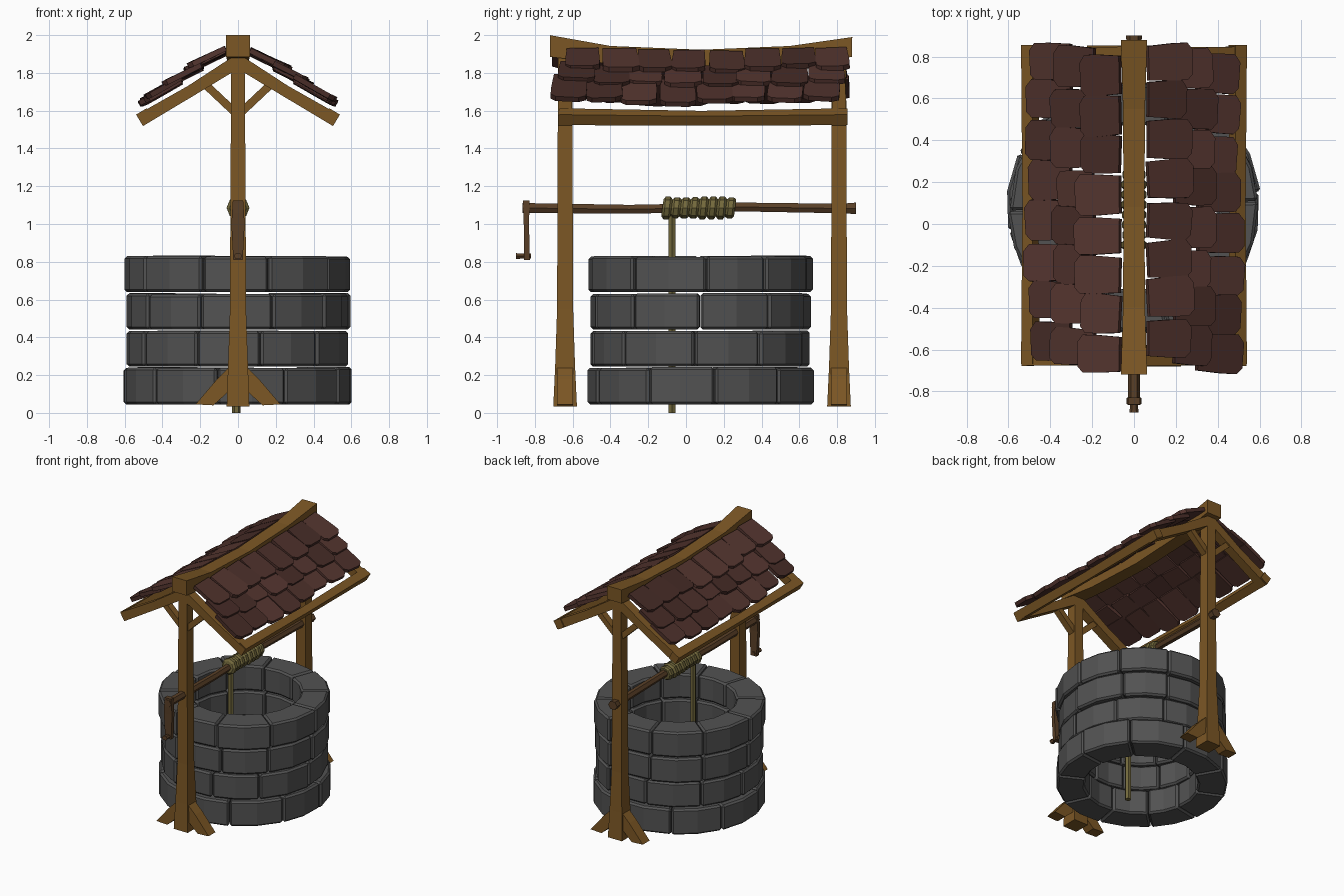
import bpy, bmesh, math, random
from mathutils import Vector, Matrix

if "Cube" in bpy.data.objects:
    bpy.data.objects.remove(bpy.data.objects["Cube"])

random.seed(4)


def material(name, r, g, b):
    m = bpy.data.materials.new(name)
    m.diffuse_color = (r, g, b, 1)
    m.use_nodes = True
    m.node_tree.nodes["Principled BSDF"].inputs["Base Color"].default_value = m.diffuse_color
    return m


WOOD = material("wood", 0.20, 0.095, 0.018)
DARK = material("dark_wood", 0.10, 0.05, 0.02)
ROPE = material("rope", 0.17, 0.14, 0.045)
STONE = material("stone", 0.085, 0.085, 0.085)
TILES = [material("shingle_%d" % i, 0.075 * k, 0.03 * k, 0.024 * k)
         for i, k in enumerate((0.8, 1.0, 1.2))]


def finish(name, bm, mats):
    bmesh.ops.recalc_face_normals(bm, faces=bm.faces)
    me = bpy.data.meshes.new(name)
    bm.to_mesh(me)
    bm.free()
    for m in mats:
        me.materials.append(m)
    ob = bpy.data.objects.new(name, me)
    bpy.context.collection.objects.link(ob)
    return ob


def loft(bm, rings):
    """Skin a list of equal-sized point rings and cap both ends."""
    vs = [[bm.verts.new(p) for p in ring] for ring in rings]
    n = len(vs[0])
    faces = [bm.faces.new(vs[0]), bm.faces.new(vs[-1][::-1])]
    for a, b in zip(vs, vs[1:]):
        for i in range(n):
            j = (i + 1) % n
            faces.append(bm.faces.new((a[i], a[j], b[j], b[i])))
    return faces


def beam(name, pts, sizes, side, mat, sides=4):
    """Bar along pts; sizes = (width along side, depth) at each point."""
    pts = [Vector(p) for p in pts]
    u = Vector(side).normalized()
    v = (pts[-1] - pts[0]).normalized().cross(u)
    rings = []
    for p, (w, d) in zip(pts, sizes):
        if sides == 4:
            prof = ((-1, -1), (1, -1), (1, 1), (-1, 1))
        else:
            prof = [(math.cos(2 * math.pi * k / sides), math.sin(2 * math.pi * k / sides))
                    for k in range(sides)]
        rings.append([p + u * (a * w / 2) + v * (b * d / 2) for a, b in prof])
    bm = bmesh.new()
    loft(bm, rings)
    return finish(name, bm, [mat])


# stone wall: four courses of ten bevelled blocks
CY = 0.08
courses = [(0.045, 0.24, -9, 0.605), (0.245, 0.435, 12, 0.585),
           (0.442, 0.63, -19, 0.59), (0.64, 0.83, -18, 0.60)]
for c, (z0, z1, off, rad) in enumerate(courses):
    bm = bmesh.new()
    seams = [off + 36 * k + random.uniform(-3, 3) for k in range(10)]
    seams.append(seams[0] + 360)
    for a0, a1 in zip(seams, seams[1:]):
        r = rad + random.uniform(-0.008, 0.008)
        top = z1 + random.uniform(-0.004, 0.004)
        rings = []
        for t in (0, 0.5, 1):
            a = math.radians(a0 + 0.25 + (a1 - a0 - 0.5) * t - 90)
            ca, sa = math.cos(a), math.sin(a)
            rings.append([(q * ca, CY + q * sa, z) for q, z in
                          ((0.40, z0), (r, z0), (r, top), (0.40, top))])
        loft(bm, rings)
    ob = finish("stone_course_%d" % (c + 1), bm, [STONE])
    bev = ob.modifiers.new("bevel", 'BEVEL')
    bev.width = 0.013
    bev.segments = 1
    bev.limit_method = 'ANGLE'
    bev.angle_limit = math.radians(40)

# two end frames: post, foot braces, rafters and small roof braces
for end, y in (("front", -0.64), ("back", 0.81)):
    beam(end + "_post", [(0, y, 0.035), (0, y, 0.25), (0, y, 0.55), (0, y, 1.2), (0, y, 1.9)],
         [(0.12, 0.125), (0.105, 0.105), (0.085, 0.085), (0.08, 0.08), (0.07, 0.075)],
         (1, 0, 0), WOOD)
    for tag, s in (("left", -1), ("right", 1)):
        bm = bmesh.new()
        foot = ((0.02, 0.27), (0.11, 0.18), (0.225, 0.045), (0.13, 0.04), (0.02, 0.14))
        loft(bm, [[(s * x, y + d, z) for x, z in foot] for d in (-0.042, 0.042)])
        finish("%s_%s_foot_brace" % (end, tag), bm, [WOOD])
        beam("%s_%s_rafter" % (end, tag),
             [(0, y, 1.862), (s * 0.25, y, 1.705), (s * 0.52, y, 1.548)],
             [(0.075, 0.07), (0.07, 0.06), (0.075, 0.068)], (0, 1, 0), WOOD)
        beam("%s_%s_roof_brace" % (end, tag), [(s * 0.01, y, 1.585), (s * 0.18, y, 1.745)],
             [(0.05, 0.042)] * 2, (0, 1, 0), WOOD)

# sagging ridge beam and eave beams
beam("ridge_beam",
     [(0, -0.72, 1.942), (0, -0.4, 1.895), (0, 0.08, 1.875), (0, 0.55, 1.895), (0, 0.88, 1.937)],
     [(0.125, 0.115), (0.105, 0.095), (0.10, 0.095), (0.105, 0.095), (0.125, 0.105)],
     (1, 0, 0), WOOD)
for tag, s in (("left", -1), ("right", 1)):
    beam(tag + "_eave_beam",
         [(s * 0.495, -0.67, 1.568), (s * 0.495, 0.08, 1.56), (s * 0.495, 0.855, 1.568)],
         [(0.065, 0.065), (0.055, 0.058), (0.065, 0.065)], (s * 0.857, 0, -0.515), WOOD)

# shingles: three overlapping rows per slope, (upper x, upper z, lower x, lower z)
ROWS = [(0.30, 1.765, 0.495, 1.655), (0.19, 1.835, 0.37, 1.745), (0.065, 1.915, 0.255, 1.825)]
for tag, s in (("left", -1), ("right", 1)):
    bm = bmesh.new()
    for r, (xa, za, xb, zb) in enumerate(ROWS):
        count = 8
        step = 1.52 / count
        for k in range(count):
            y = 0.08 + (k - (count - 1) / 2) * step + random.uniform(-0.012, 0.012)
            y += 0.03 * s * (r - 1)
            sag = -0.022 * (1 - ((y - 0.08) / 0.75) ** 2)
            w = step * random.uniform(0.93, 1.05) / 2
            L = math.hypot(xb - xa, zb - za) + random.uniform(-0.015, 0.03)
            prof = ((0, -w * 0.92), (L * 0.55, -w), (L * 0.88, -w), (L, -w * 0.7),
                    (L * 1.02, w * 0.6), (L * 0.9, w), (L * 0.55, w), (0, w * 0.92))
            down = Vector((s * (xb - xa), 0, zb - za)).normalized()
            across = Vector((0, 1, 0))
            up = down.cross(across) * s
            if up.z < 0:
                up = -up
            tilt = (Matrix.Rotation(random.uniform(-0.06, 0.06), 3, up)
                    @ Matrix.Rotation(random.uniform(-0.05, 0.05), 3, down))
            base = Vector((s * xa, y, za + sag + random.uniform(-0.004, 0.006) + 0.012))
            rings = []
            for h in (-0.014, 0.014):
                rings.append([base + tilt @ (down * a + across * b
                              + up * (h + 0.006 * (1 - (b / w) ** 2))) for a, b in prof])
            shade = random.randrange(3)
            for f in loft(bm, rings):
                f.material_index = shade
    finish(tag + "_shingles", bm, TILES)

# windlass axle, crank and handle
beam("axle", [(0, -0.865, 1.085), (0, -0.3, 1.078), (0, 0.3, 1.09), (0, 0.82, 1.082), (0, 0.9, 1.083)],
     [(0.06, 0.06), (0.054, 0.054), (0.054, 0.054), (0.058, 0.058), (0.078, 0.07)],
     (1, 0, 0), DARK, 6)
beam("crank_arm", [(0, -0.845, 1.125), (0, -0.845, 1.0), (0, -0.842, 0.81)],
     [(0.055, 0.034), (0.07, 0.028), (0.05, 0.03)], (1, 0, 0), DARK)
beam("crank_handle", [(0, -0.9, 0.83), (0, -0.865, 0.83), (0, -0.82, 0.83)],
     [(0.045, 0.036), (0.036, 0.03), (0.036, 0.03)], (1, 0, 0), DARK, 6)

# rope wound on the axle and hanging into the well
bm = bmesh.new()
for k in range(8):
    y0 = -0.125 + k * 0.048
    big = 0.058 + random.uniform(-0.003, 0.003)
    rings = []
    for t, rr in ((0, 0.045), (0.012, big), (0.037, big), (0.049, 0.045)):
        rings.append([(rr * math.cos(a), y0 + t + 0.006 * math.sin(a), 1.085 + rr * math.sin(a))
                      for a in (math.pi / 4 * i for i in range(8))])
    loft(bm, rings)
finish("rope_coil", bm, [ROPE])
beam("hanging_rope", [(-0.008, -0.075, 0.0), (-0.008, -0.075, 1.08)],
     [(0.045, 0.042)] * 2, (1, 0, 0), ROPE, 6)
